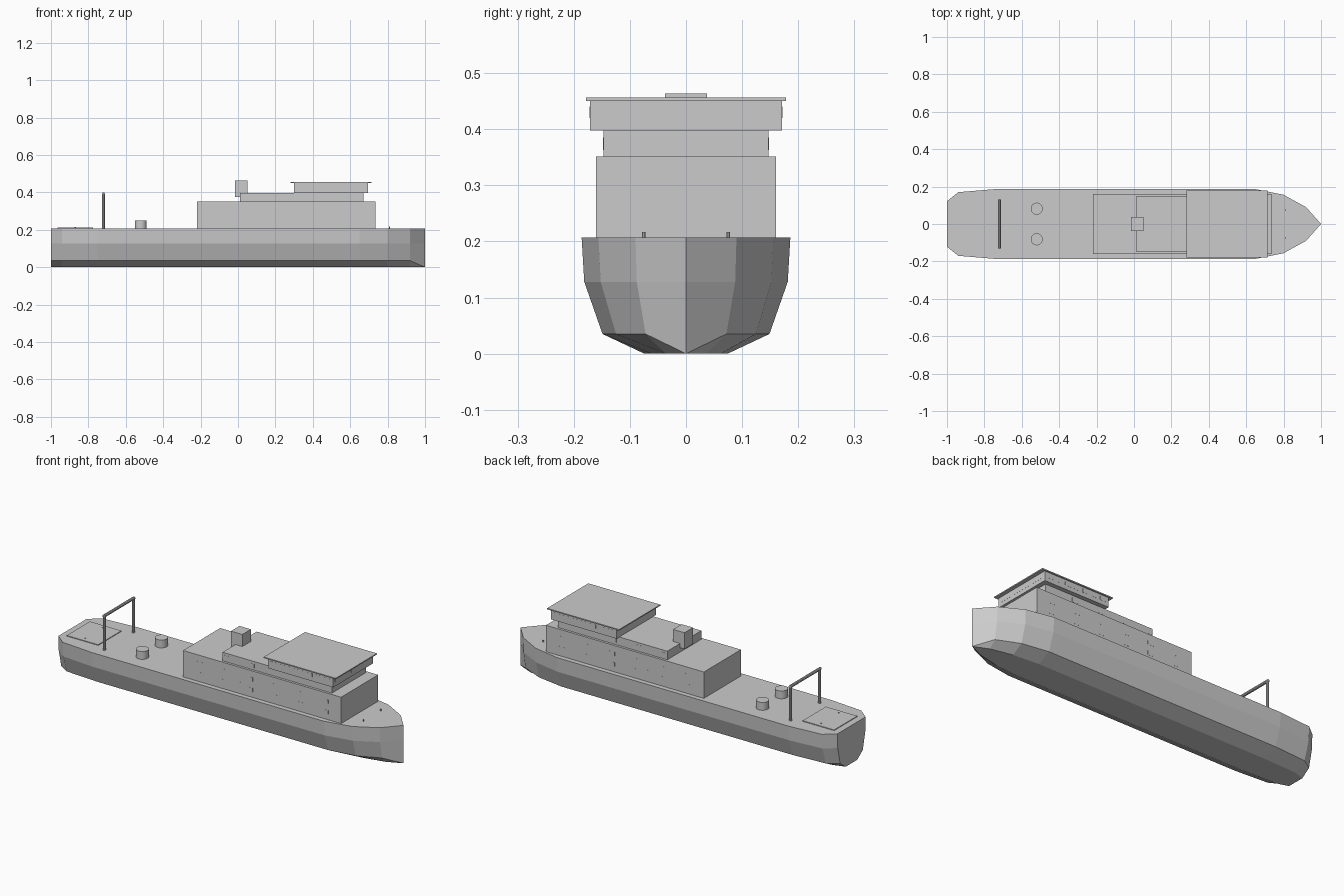
import bpy, bmesh, math
from mathutils import Matrix, Vector

if "Cube" in bpy.data.objects:
    bpy.data.objects.remove(bpy.data.objects["Cube"], do_unlink=True)

grey = bpy.data.materials.new("plain_grey")
grey.use_nodes = True
GREY = (0.6, 0.6, 0.6, 1)
grey.diffuse_color = GREY
grey.node_tree.nodes["Principled BSDF"].inputs["Base Color"].default_value = GREY

DECK = 0.207


def finish(name, bm):
    bmesh.ops.recalc_face_normals(bm, faces=bm.faces)
    mesh = bpy.data.meshes.new(name)
    bm.to_mesh(mesh)
    bm.free()
    mesh.materials.append(grey)
    obj = bpy.data.objects.new(name, mesh)
    bpy.context.collection.objects.link(obj)
    return obj


def add_box(bm, x0, x1, y0, y1, z0, z1):
    mid = Vector((x0 + x1, y0 + y1, z0 + z1)) / 2
    size = Matrix.Diagonal((x1 - x0, y1 - y0, z1 - z0, 1))
    bmesh.ops.create_cube(bm, size=1, matrix=Matrix.Translation(mid) @ size)


def box(name, x0, x1, half, z0, z1):
    bm = bmesh.new()
    add_box(bm, x0, x1, -half, half, z0, z1)
    return finish(name, bm)


def rod(name, start, end, radius, sides):
    a, b = Vector(start), Vector(end)
    bm = bmesh.new()
    turn = (b - a).to_track_quat('Z', 'Y').to_matrix().to_4x4()
    bmesh.ops.create_cone(bm, cap_ends=True, segments=sides, radius1=radius,
                          radius2=radius, depth=(b - a).length,
                          matrix=Matrix.Translation((a + b) / 2) @ turn)
    return finish(name, bm)


# Hull: chined cross-sections lofted from transom to vertical stem
stations = [(-1, 0.122), (-0.94, 0.17), (-0.75, 0.186), (0.65, 0.186),
            (0.8, 0.156), (0.92, 0.09), (1, 0)]
levels = [(0, 0.4), (0.035, 0.8), (0.128, 0.975), (DECK, 1)]
bm = bmesh.new()
rings = []
for x, half in stations:
    side = [(half * k, 0 if half == 0 and z < 0.1 else z) for z, k in levels]
    ring = [(x, y, z) for y, z in side] + [(x, -y, z) for y, z in reversed(side)]
    rings.append([bm.verts.new(p) for p in ring])
for a, b in zip(rings, rings[1:]):
    for i in range(len(a)):
        j = (i + 1) % len(a)
        bm.faces.new((a[i], a[j], b[j], b[i]))
bm.faces.new(rings[0])
bmesh.ops.remove_doubles(bm, verts=bm.verts, dist=0.0001)
finish("hull", bm)

# Superstructure tiers
box("deckhouse", -0.22, 0.735, 0.16, DECK, 0.351)
box("upper_deckhouse", 0.01, 0.67, 0.147, 0.351, 0.398)
box("bridge", 0.3, 0.695, 0.171, 0.398, 0.45)
box("bridge_roof", 0.28, 0.715, 0.178, 0.45, 0.456)
box("funnel", -0.017, 0.052, 0.037, 0.375, 0.464)

# Flush windows and doors along the sides
THIN = 0.0006


def side_panels(name, centres, width, wall, z0, z1):
    bm = bmesh.new()
    for s in (-1, 1):
        for x in centres:
            ys = sorted((s * wall, s * (wall + THIN)))
            add_box(bm, x - width / 2, x + width / 2, *ys, z0, z1)
    finish(name, bm)


house_windows = [-0.12 + 0.152 * i for i in range(6)]
side_panels("lower_windows", house_windows, 0.035, 0.16, 0.238, 0.258)
side_panels("middle_windows", house_windows, 0.035, 0.16, 0.295, 0.315)
side_panels("side_doors", [0.13], 0.03, 0.16, 0.215, 0.27)
side_panels("upper_windows", house_windows[1:5], 0.035, 0.147, 0.363, 0.385)
side_panels("bridge_side_windows", [0.335 + 0.054 * i for i in range(7)],
            0.035, 0.171, 0.42, 0.44)

# Bridge front windows
bm = bmesh.new()
for i in range(-3, 4):
    y = i * 0.046
    add_box(bm, 0.695, 0.695 + THIN, y - 0.016, y + 0.016, 0.42, 0.44)
finish("bridge_front_windows", bm)

# Stern gantry
for label, s in (("right", -1), ("left", 1)):
    rod("gantry_post_" + label, (-0.72, s * 0.125, DECK),
        (-0.72, s * 0.125, 0.395), 0.008, 10)
rod("gantry_beam", (-0.72, -0.132, 0.393), (-0.72, 0.132, 0.393), 0.008, 10)

# Deck fittings
box("stern_hatch", -0.965, -0.775, 0.1, DECK, 0.211)
for label, s in (("right", -1), ("left", 1)):
    drum = rod("capstan_" + label, (-0.52, s * 0.082, DECK),
               (-0.52, s * 0.082, 0.25), 0.032, 24)
    for poly in drum.data.polygons:
        poly.use_smooth = abs(poly.normal.z) < 0.5
    rod("bow_bollard_" + label, (0.81, s * 0.075, DECK),
        (0.81, s * 0.075, 0.217), 0.003, 8)
    rod("stern_bollard_" + label, (-0.87, s * 0.075, DECK),
        (-0.87, s * 0.075, 0.214), 0.003, 8)
